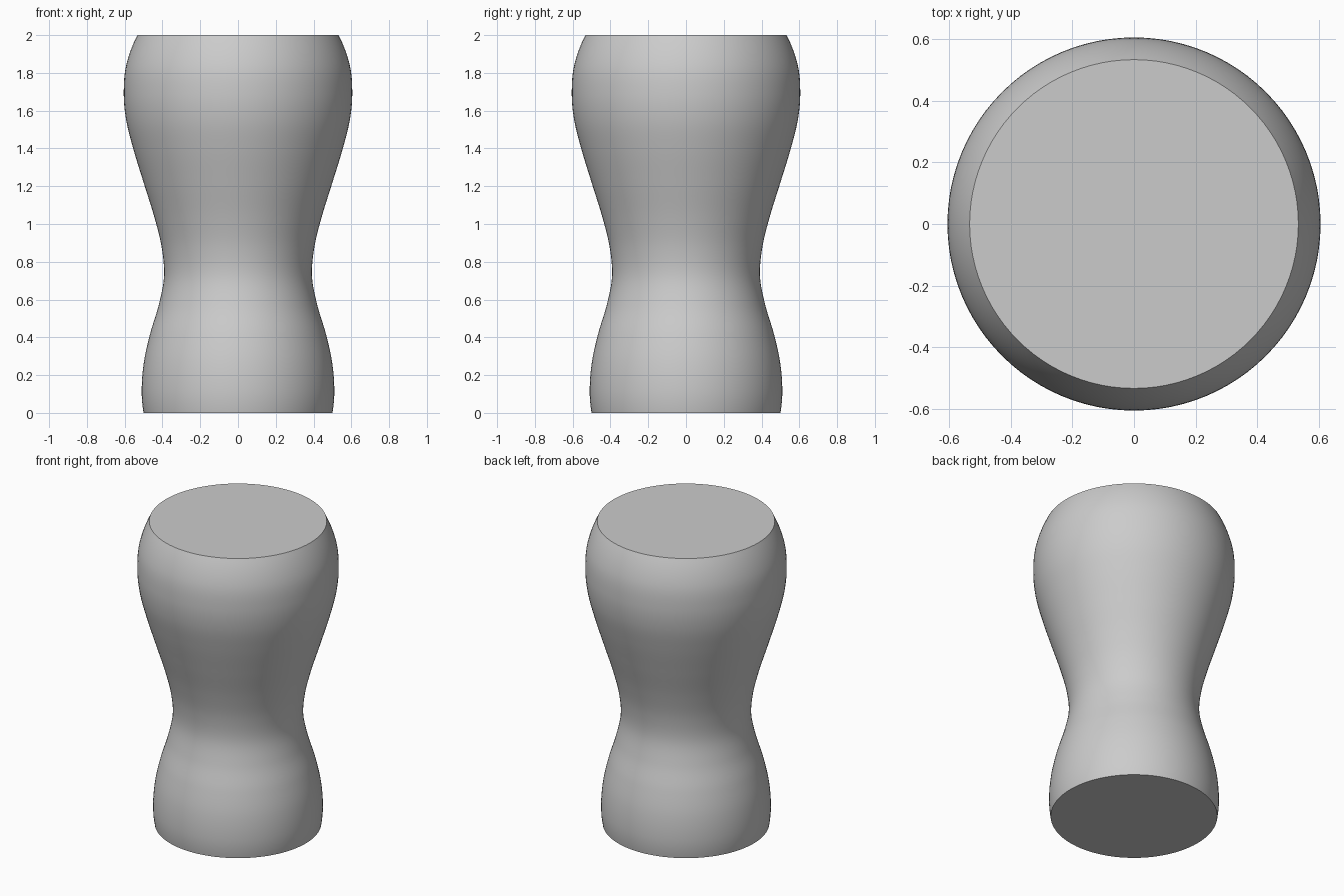
import bpy
import bmesh
import math

cube = bpy.data.objects.get("Cube")
if cube:
    bpy.data.objects.remove(cube, do_unlink=True)

SEGMENTS = 96
STEPS = 8

# Body profile as (radius, height), from base to top rim
PROFILE = [(0.5, 0), (0.51, 0.12), (0.498, 0.27), (0.465, 0.42), (0.42, 0.57),
           (0.392, 0.72), (0.403, 0.87), (0.441, 1.03), (0.5, 1.22), (0.555, 1.4),
           (0.592, 1.55), (0.605, 1.69), (0.592, 1.84), (0.533, 2)]


def smooth_profile(points, steps):
    """Interpolate radius over height with a smooth cubic."""
    def slope(i):
        a, b = points[max(i - 1, 0)], points[min(i + 1, len(points) - 1)]
        s = (b[0] - a[0]) / (b[1] - a[1])
        # steepen the open ends so the curvature carries on
        if i in (0, len(points) - 1):
            j = 1 if i == 0 else i - 1
            s = 2 * s - slope(j)
        return s

    result = []
    for i in range(len(points) - 1):
        (r0, z0), (r1, z1) = points[i], points[i + 1]
        h = z1 - z0
        for k in range(steps):
            t = k / steps
            r = (r0 * (1 + 2 * t) * (1 - t) ** 2 + slope(i) * h * t * (1 - t) ** 2
                 + r1 * t * t * (3 - 2 * t) + slope(i + 1) * h * t * t * (t - 1))
            result.append((r, z0 + h * t))
    return result + [points[-1]]


# Body: rings joined into a side wall, closed with flat caps
bm = bmesh.new()
rings = []
for r, z in smooth_profile(PROFILE, STEPS):
    angles = [math.tau * k / SEGMENTS for k in range(SEGMENTS)]
    rings.append([bm.verts.new((r * math.cos(a), r * math.sin(a), z)) for a in angles])
for low, high in zip(rings, rings[1:]):
    for k in range(SEGMENTS):
        n = (k + 1) % SEGMENTS
        bm.faces.new((low[k], low[n], high[n], high[k]))
bm.faces.new(rings[0][::-1])
bm.faces.new(rings[-1])

mesh = bpy.data.meshes.new("waisted_body")
bm.to_mesh(mesh)
bm.free()
body = bpy.data.objects.new("waisted_body", mesh)
bpy.context.collection.objects.link(body)

# Plain grey finish
grey = bpy.data.materials.new("light_grey")
grey.use_nodes = True
grey.diffuse_color = (0.6, 0.6, 0.6, 1)
grey.node_tree.nodes["Principled BSDF"].inputs["Base Color"].default_value = (0.6, 0.6, 0.6, 1)
mesh.materials.append(grey)

# Smooth wall with crisp rims
bpy.ops.object.select_all(action="DESELECT")
body.select_set(True)
bpy.context.view_layer.objects.active = body
bpy.ops.object.shade_smooth_by_angle(angle=math.radians(35))
